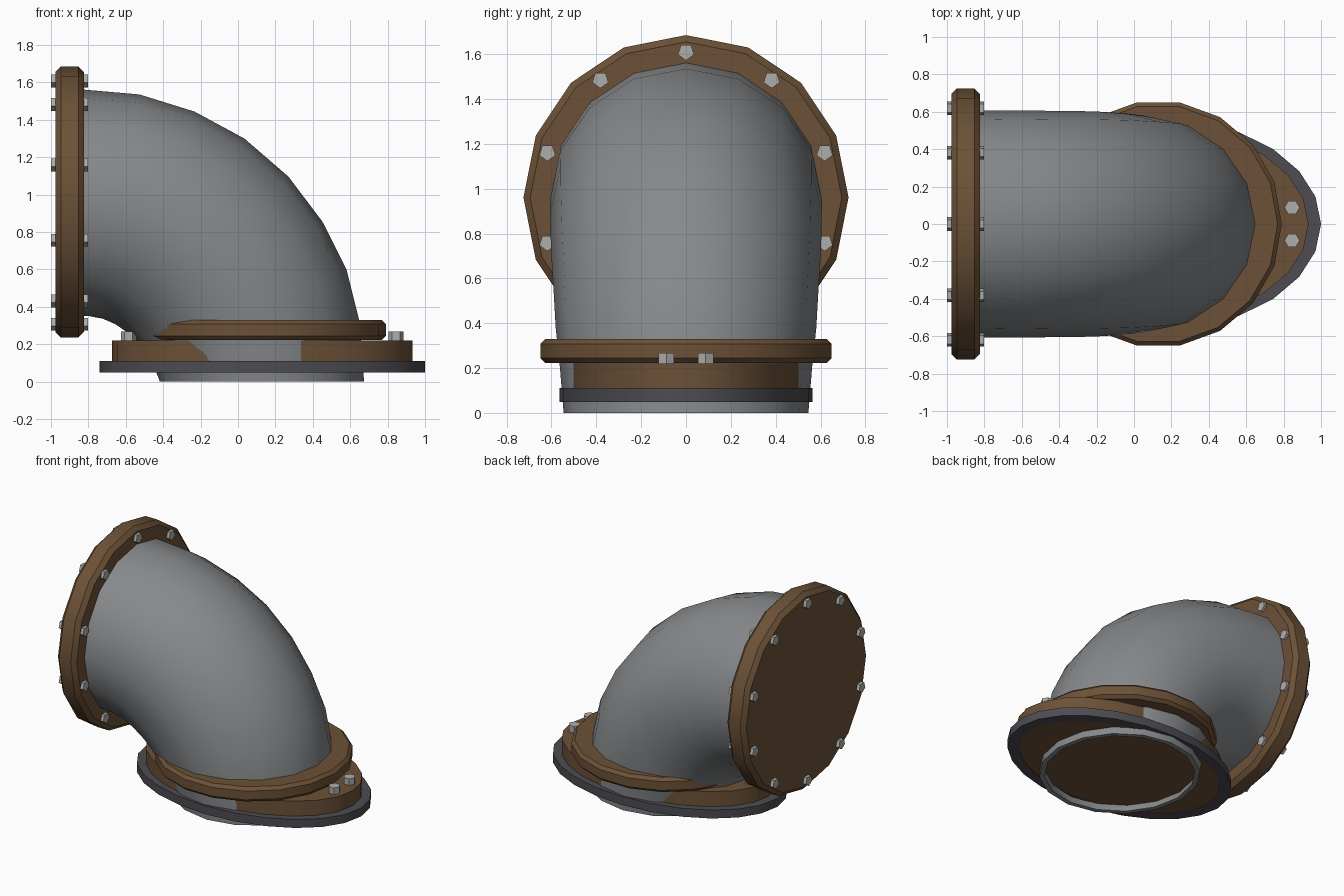
import bpy, bmesh, math
from mathutils import Matrix, Vector

if "Cube" in bpy.data.objects:
    bpy.data.objects.remove(bpy.data.objects["Cube"])


def material(name, color):
    m = bpy.data.materials.new(name)
    m.diffuse_color = (*color, 1)
    m.use_nodes = True
    m.node_tree.nodes["Principled BSDF"].inputs["Base Color"].default_value = m.diffuse_color
    return m


STEEL = material("pipe grey", (0.24, 0.25, 0.26))
RUST = material("rust brown", (0.15, 0.082, 0.038))
DARK = material("dark gasket grey", (0.072, 0.072, 0.084))
BOLT = material("light bolt grey", (0.42, 0.42, 0.41))


def shade(ob):
    bpy.ops.object.select_all(action='DESELECT')
    bpy.context.view_layer.objects.active = ob
    ob.select_set(True)
    bpy.ops.object.shade_smooth_by_angle(angle=math.radians(35))


def finish(name, bm, mat, place=Matrix()):
    bmesh.ops.recalc_face_normals(bm, faces=bm.faces)
    me = bpy.data.meshes.new(name)
    bm.to_mesh(me)
    bm.free()
    me.transform(place)
    me.materials.append(mat)
    ob = bpy.data.objects.new(name, me)
    bpy.context.collection.objects.link(ob)
    return ob


def bridge(bm, a, b):
    n = len(a)
    for i in range(n):
        j = (i + 1) % n
        bm.faces.new((a[i], a[j], b[j], b[i]))


def stack(name, levels, n, mat, place=Matrix(), ring=False):
    """Elliptical rings (z, rx, ry) joined in order; closed as a ring or capped."""
    bm = bmesh.new()
    loops = []
    for z, rx, ry in levels:
        loops.append([bm.verts.new((rx * math.cos(math.tau * i / n),
                                    ry * math.sin(math.tau * i / n), z)) for i in range(n)])
    for a, b in zip(loops, loops[1:]):
        bridge(bm, a, b)
    if ring:
        bridge(bm, loops[-1], loops[0])
    else:
        bm.faces.new(loops[0])
        bm.faces.new(loops[-1])
    ob = finish(name, bm, mat, place)
    shade(ob)
    return ob


def chamfered(z0, z1, r, c):
    return [(z0, r - c, r - c), (z0 + c, r, r), (z1 - c, r, r), (z1, r - c, r - c)]


CX, FZ = 0.13, 0.96                        # base centre in x, wall flange centre in z
BASE = Matrix.Translation((CX, 0, 0))
# local z -> world x, local x -> world z
ALONG_X = Matrix(((0, 0, 1, 0), (0, -1, 0, 0), (1, 0, 0, 0), (0, 0, 0, 1)))

# Pipe elbow: rings swept about the bend centre, narrowing towards the base
angles = [90, 77.4, 66.2, 55.2, 43.9, 32.9, 22.4, 11.9, 0]
outer = [1.565, 1.573, 1.578, 1.583, 1.581, 1.574, 1.569, 1.553, 1.544]
inner = [0.355, 0.358, 0.367, 0.374, 0.382, 0.394, 0.407, 0.428, 0.452]
bm = bmesh.new()
rings = []
for deg, ro, ri in zip(angles, outer, inner):
    a = math.radians(deg)
    mid, rad = (ro + ri) / 2, (ro - ri) / 2
    ring = []
    for i in range(16):
        t = math.tau * i / 16
        d = mid + rad * math.cos(t)
        ring.append(bm.verts.new((-0.87 + d * math.cos(a), rad * math.sin(t), d * math.sin(a))))
    rings.append(ring)
for a, b in zip(rings, rings[1:]):
    bridge(bm, a, b)
pipe = finish("pipe_elbow", bm, STEEL)
wall = pipe.modifiers.new("wall", 'SOLIDIFY')
wall.thickness, wall.offset = 0.035, -1
bpy.context.view_layer.objects.active = pipe
pipe.select_set(True)
bpy.ops.object.modifier_apply(modifier="wall")
for v in pipe.data.vertices:               # level the open bottom rim
    if v.co.z < 0.02:
        v.co.z = 0
shade(pipe)

# Wall flange and its ring of through bolts
stack("wall_flange", chamfered(-0.977, -0.824, 0.725, 0.03), 16, RUST,
      Matrix.Translation((0, 0, FZ)) @ ALONG_X)
for k in range(10):
    t = math.tau * k / 10
    pos = Vector((0, 0.65 * math.sin(t), FZ + 0.65 * math.cos(t)))
    stack("wall_flange_bolt", [(-1.0, 0.038, 0.038), (-0.803, 0.038, 0.038)], 5, BOLT,
          Matrix.Translation(pos) @ ALONG_X @ Matrix.Rotation(math.pi, 4, 'Z'))

# Base: collar, oval plate and oval gasket ring
stack("base_collar", chamfered(0.222, 0.33, 0.66, 0.022), 18, RUST, BASE)
stack("base_plate", [(0.052, 0.803, 0.52), (0.22, 0.803, 0.52)], 24, RUST, BASE)
stack("base_gasket", [(0.048, 0.78, 0.50), (0.048, 0.87, 0.565),
                      (0.11, 0.87, 0.565), (0.11, 0.78, 0.50)], 24, DARK, BASE, ring=True)

# Pairs of bolts at both ends of the base plate
for sx in (-1, 1):
    for sy in (-1, 1):
        stack("base_bolt", [(0.21, 0.041, 0.041), (0.268, 0.041, 0.041)], 6, BOLT,
              Matrix.Translation((CX + sx * 0.715, sy * 0.088, 0)))
